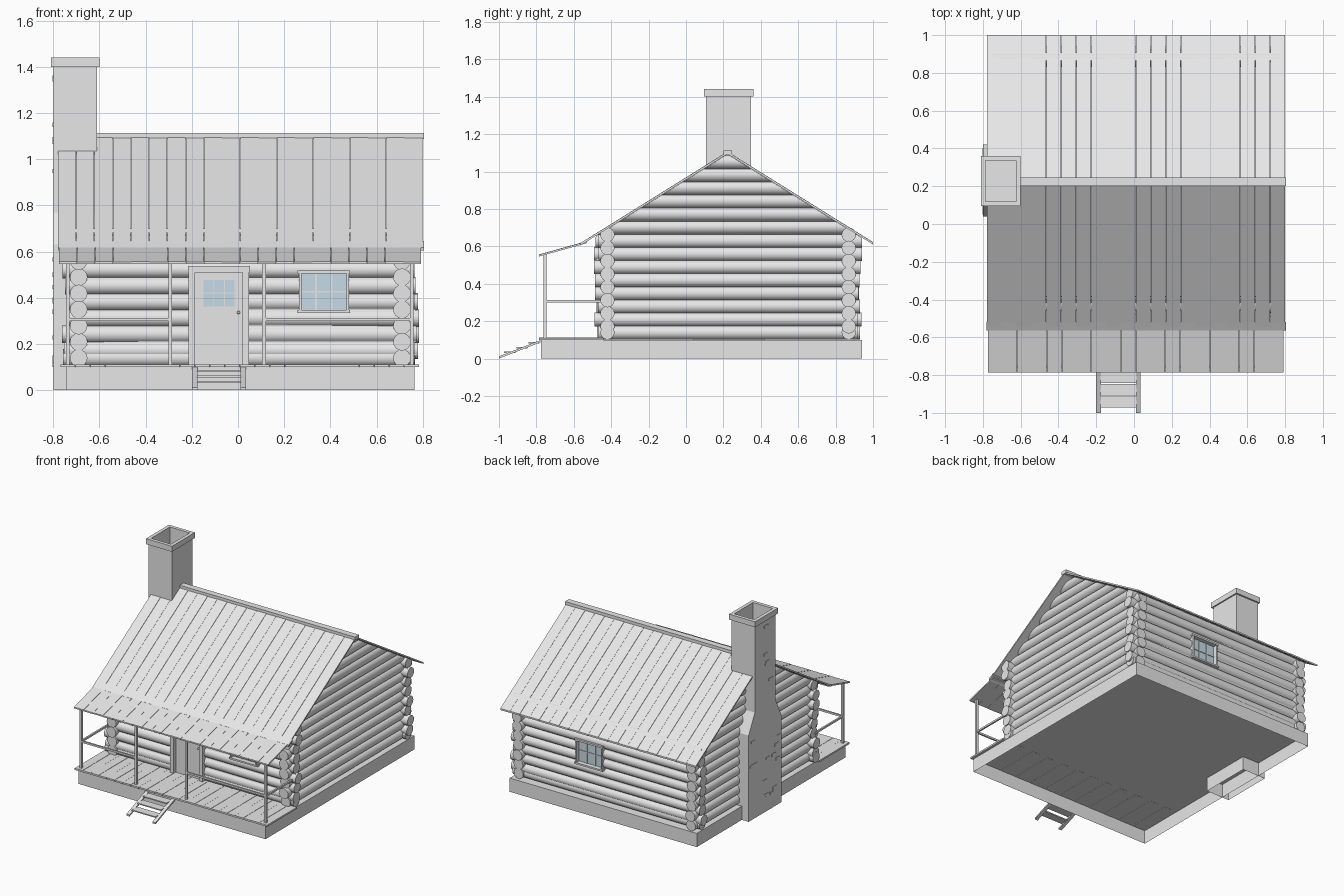
import bpy, bmesh, math, random
from mathutils import Matrix

if "Cube" in bpy.data.objects:
    bpy.data.objects.remove(bpy.data.objects["Cube"])

random.seed(4)


def material(name, rgb):
    m = bpy.data.materials.new(name)
    m.diffuse_color = (*rgb, 1)
    m.use_nodes = True
    m.node_tree.nodes["Principled BSDF"].inputs["Base Color"].default_value = m.diffuse_color
    return m


GREY = material("light_grey", (0.8, 0.8, 0.8))
BLUE = material("pale_blue_glass", (0.57, 0.71, 0.8))


def finish(name, bm, mat=GREY, smooth=False):
    bmesh.ops.recalc_face_normals(bm, faces=bm.faces)
    me = bpy.data.meshes.new(name)
    bm.to_mesh(me)
    bm.free()
    me.materials.append(mat)
    ob = bpy.data.objects.new(name, me)
    bpy.context.collection.objects.link(ob)
    if smooth:
        bpy.ops.object.select_all(action='DESELECT')
        ob.select_set(True)
        bpy.context.view_layer.objects.active = ob
        bpy.ops.object.shade_smooth_by_angle(angle=math.radians(28))
        for f in me.polygons:  # log ends stay flat
            if len(f.vertices) > 4:
                f.use_smooth = False
    return ob


def add_box(bm, x0, x1, y0, y1, z0, z1):
    mat = (Matrix.Translation(((x0 + x1) / 2, (y0 + y1) / 2, (z0 + z1) / 2))
           @ Matrix.Diagonal((x1 - x0, y1 - y0, z1 - z0, 1)))
    bmesh.ops.create_cube(bm, size=1, matrix=mat)


def boxes(name, items, mat=GREY):
    bm = bmesh.new()
    for b in items:
        add_box(bm, *b)
    return finish(name, bm, mat)


def add_slab(bm, x0, x1, p, q, t):
    """Sloping board from p to q in the yz plane, t thick downwards."""
    prof = [p, q, (q[0], q[1] - t), (p[0], p[1] - t)]
    a = [bm.verts.new((x0, *c)) for c in prof]
    b = [bm.verts.new((x1, *c)) for c in prof]
    bm.faces.new(a)
    bm.faces.new(b[::-1])
    for i in range(4):
        j = (i + 1) % 4
        bm.faces.new((a[i], b[i], b[j], a[j]))


def planks(name, x0, x1, p, q, n, t, gap=0.0015, step=0.001):
    bm = bmesh.new()
    w = (x1 - x0) / n
    for i in range(n):
        d = step * (i % 2)
        add_slab(bm, x0 + i * w + gap / 2, x0 + (i + 1) * w - gap / 2,
                 (p[0], p[1] - d), (q[0], q[1] - d), t)
    return finish(name, bm)


# Main dimensions
RIDGE_Y, RIDGE_Z, SLOPE = 0.222, 1.107, 0.622
R, PITCH = 0.038, 0.07
FRONT_Y, BACK_Y, LEFT_X, RIGHT_X = -0.42, 0.87, -0.69, 0.71


def add_log(bm, axis, a, b, u, z, clip=False):
    """Round log along 'X' or 'Y' from a to b; clip trims ends to the roof."""
    rot = Matrix.Rotation(math.pi / 2, 4, 'Y' if axis == 'X' else 'X')
    mid = (a + b) / 2
    pos = (mid, u, z) if axis == 'X' else (u, mid, z)
    res = bmesh.ops.create_cone(bm, cap_ends=True, segments=16, radius1=R, radius2=R,
                                depth=b - a, matrix=Matrix.Translation(pos) @ rot)
    if clip:
        for v in res['verts']:
            half = max(0.004, (RIDGE_Z - 0.014 - v.co.z) / SLOPE)
            v.co.y = min(max(v.co.y, RIDGE_Y - half), RIDGE_Y + half)


def jit():
    return random.uniform(-0.014, 0.014)


# Front and back log walls
walls = {}
for name, y in (("front_wall_logs", FRONT_Y), ("back_wall_logs", BACK_Y)):
    bm = bmesh.new()
    for k in range(9):
        add_log(bm, 'X', -0.75 + jit(), 0.775 + jit(), y, 0.102 + PITCH * k + 0.038 * (k == 0))
    walls[name] = finish(name, bm, smooth=True)

# Side log walls running up into the gables
for name, x in (("left_wall_logs", LEFT_X), ("right_wall_logs", RIGHT_X)):
    bm = bmesh.new()
    for k in range(14):
        add_log(bm, 'Y', -0.478 + jit(), 0.928 + jit(), x, 0.139 + PITCH * k, True)
    finish(name, bm, smooth=True)


def cut_opening(wall, *box):
    """Cut a door or window opening through a log wall."""
    cutter = boxes(wall + "_opening_cutter", [box])
    cutter.hide_render = True
    cutter.hide_set(True)
    mod = walls[wall].modifiers.new("opening", 'BOOLEAN')
    mod.operation, mod.solver, mod.object = 'DIFFERENCE', 'EXACT', cutter
    mod.use_self = True


# Foundation: a skirt with a floor on top, open underneath
bm = bmesh.new()
add_box(bm, -0.745, 0.765, -0.775, 0.94, 0, 0.1)
bmesh.ops.delete(bm, geom=[f for f in bm.faces if f.calc_center_median().z < 0.01],
                 context='FACES_ONLY')
finish("foundation", bm)

# Chimney: stacked rectangles, open below, hollow at the cap
bm = bmesh.new()
rings = []
for x0, x1, y0, y1, z in ((-0.8, -0.61, 0.04, 0.42, 0), (-0.8, -0.61, 0.04, 0.42, 0.63),
                          (-0.8, -0.61, 0.108, 0.348, 0.77), (-0.8, -0.61, 0.108, 0.348, 1.40),
                          (-0.81, -0.6, 0.095, 0.36, 1.40), (-0.81, -0.6, 0.095, 0.36, 1.44),
                          (-0.785, -0.625, 0.12, 0.335, 1.44), (-0.785, -0.625, 0.12, 0.335, 1.15)):
    rings.append([bm.verts.new(c) for c in ((x0, y0, z), (x1, y0, z), (x1, y1, z), (x0, y1, z))])
for a, b in zip(rings, rings[1:]):
    for i in range(4):
        j = (i + 1) % 4
        bm.faces.new((a[i], a[j], b[j], b[i]))
bm.faces.new(rings[-1])
finish("chimney", bm)

# A few bricks standing slightly proud of the chimney
bricks = []
for i in range(20):
    z = random.uniform(0.06, 1.36)
    half = 0.18 if z < 0.6 else 0.11
    y = 0.228 + random.uniform(-half, half - 0.05)
    bricks.append((-0.803, -0.795, y, y + 0.045, z, z + 0.018))
boxes("chimney_bricks", bricks)

# Main roof boards, ridge cap and the batten above the porch roof
EAVE = RIDGE_Z - SLOPE * 0.778
planks("front_roof_boards", -0.78, 0.8, (RIDGE_Y, RIDGE_Z), (RIDGE_Y - 0.778, EAVE), 20, 0.012)
planks("back_roof_boards", -0.78, 0.8, (RIDGE_Y, RIDGE_Z), (RIDGE_Y + 0.778, EAVE), 20, 0.012)
boxes("ridge_cap", [(-0.7, 0.805, RIDGE_Y - 0.022, RIDGE_Y + 0.024, 1.088, 1.113)])
bm = bmesh.new()
add_slab(bm, -0.78, 0.805, (-0.565, 0.618), (-0.52, 0.645), 0.014)
finish("roof_break_batten", bm)

# Porch roof
planks("porch_roof_boards", -0.775, 0.793, (-0.53, 0.628), (-0.785, 0.557), 20, 0.01)

# Porch floor
planks("porch_floor_boards", -0.77, 0.785, (-0.785, 0.112), (-0.44, 0.112), 24, 0.012, step=0.0008)

# Porch posts and rails
posts = (-0.737, -0.293, 0.113, 0.753)
P = 0.008
boxes("porch_posts", [(x - P, x + P, -0.763, -0.747, 0.11, 0.562) for x in posts])
rails = [(posts[i], posts[i + 1], -0.761, -0.749, 0.299, 0.312) for i in (0, 2)]
rails += [(x - 0.006, x + 0.006, -0.755, -0.43, 0.299, 0.312) for x in (posts[0], posts[3])]
boxes("porch_rails", rails)

# Steps: two sloping stringers and open treads
bm = bmesh.new()
for x in (-0.2, 0.01):
    add_slab(bm, x, x + 0.025, (-1.0, 0.012), (-0.775, 0.1), 0.012)
finish("step_stringers", bm)
boxes("step_treads", [(-0.178, 0.013, -0.972 + 0.065 * i, -0.912 + 0.065 * i,
                       0.03 + 0.025 * i, 0.038 + 0.025 * i) for i in range(3)])

# Door with frame, panes and knob
cut_opening("front_wall_logs", -0.2, 0.034, -0.5, -0.3, 0.05, 0.525)
boxes("door", [(-0.188, 0.022, -0.452, -0.43, 0.11, 0.512)])
boxes("door_frame", [(-0.215, -0.186, -0.476, -0.385, 0.11, 0.512),
                     (0.02, 0.047, -0.476, -0.385, 0.11, 0.512),
                     (-0.217, 0.052, -0.48, -0.385, 0.51, 0.538)])
panes = []
for c in range(3):
    for r in range(2):
        x, z = -0.149 + c * 0.046, 0.362 + r * 0.06
        panes.append((x, x + 0.042, -0.454, -0.45, z, z + 0.056))
boxes("door_panes", panes, BLUE)
bm = bmesh.new()
bmesh.ops.create_uvsphere(bm, u_segments=10, v_segments=6, radius=0.007,
                          matrix=Matrix.Translation((0.002, -0.458, 0.336)))
finish("door_knob", bm, smooth=True)


# Windows; s points outwards from the wall
def window(name, wall_name, cx, wall, s):
    def at(x0, x1, d0, d1, z0, z1):
        ya, yb = sorted((wall + s * d0, wall + s * d1))
        return (cx + x0, cx + x1, ya, yb, z0, z1)
    cut_opening(wall_name, *at(-0.103, 0.103, -0.1, 0.1, 0.341, 0.512))
    boxes(name + "_glass", [at(-0.1, 0.1, 0.014, 0.02, 0.343, 0.51)], BLUE)
    bars = [at(-0.108, -0.098, -0.035, 0.05, 0.345, 0.508), at(0.098, 0.108, -0.035, 0.05, 0.345, 0.508),
            at(-0.114, 0.114, -0.035, 0.052, 0.505, 0.518), at(-0.114, 0.114, -0.035, 0.054, 0.335, 0.347),
            at(-0.1, 0.1, 0.01, 0.025, 0.423, 0.43)]
    bars += [at(x - 0.0035, x + 0.0035, 0.01, 0.025, 0.345, 0.508) for x in (-0.034, 0.034)]
    boxes(name + "_frame", bars)


window("front_window", "front_wall_logs", 0.372, FRONT_Y, -1)
window("back_window", "back_wall_logs", 0.142, BACK_Y, 1)
